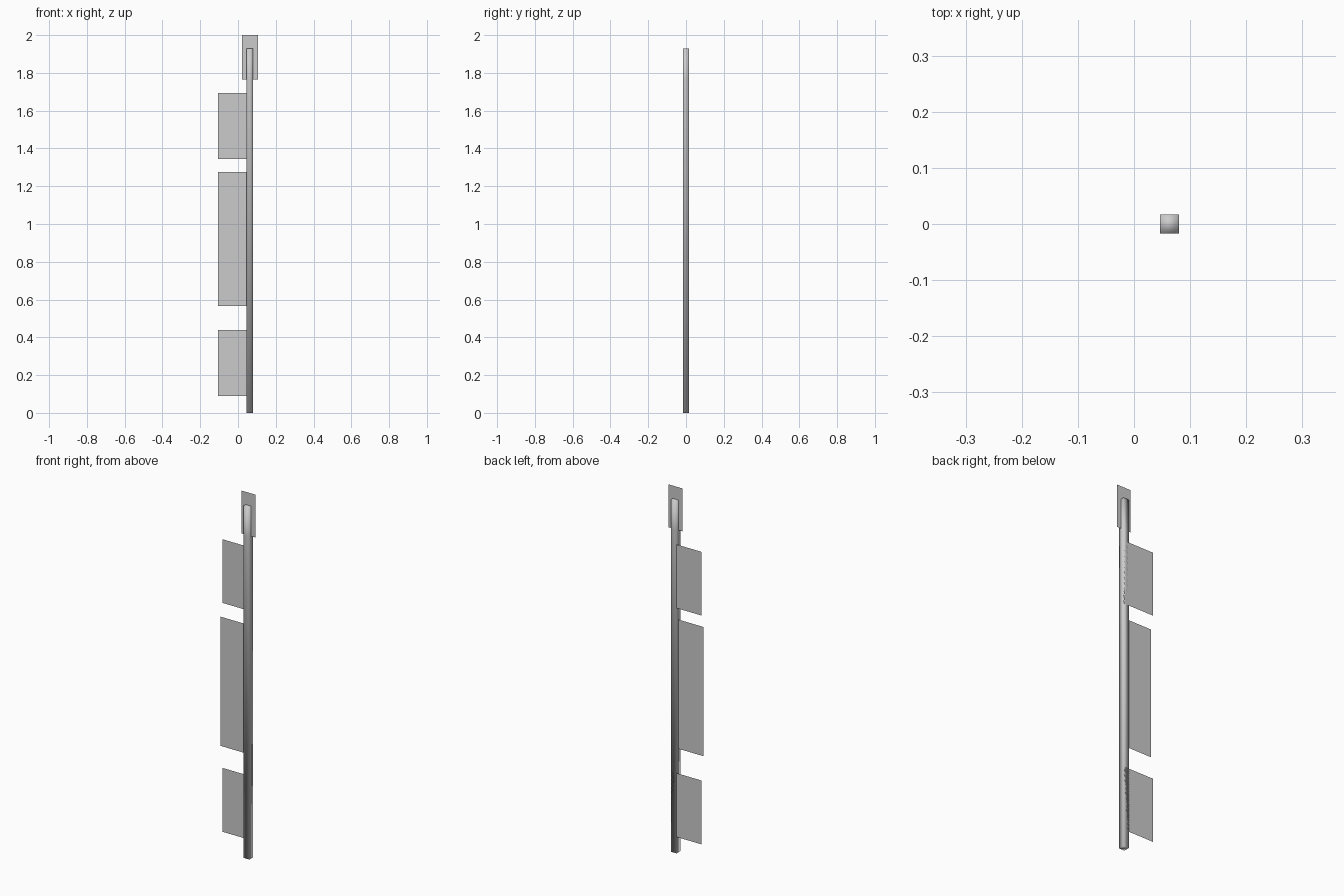
import bpy, bmesh

if "Cube" in bpy.data.objects:
    bpy.data.objects.remove(bpy.data.objects["Cube"])

POLE_L, POLE_R, HALF = 0.046, 0.080, 0.0165


def finish(bm, name, smooth=False):
    mesh = bpy.data.meshes.new(name)
    bm.to_mesh(mesh)
    bm.free()
    for p in mesh.polygons:
        p.use_smooth = smooth
    obj = bpy.data.objects.new(name, mesh)
    bpy.context.collection.objects.link(obj)
    return obj


def pole_section(name, z0, z1, open_side):
    """Square post section, open at the joint (+1 top, -1 bottom)."""
    bm = bmesh.new()
    bmesh.ops.create_cube(bm, size=1)
    bm.normal_update()
    joint = [f for f in bm.faces if f.normal.z * open_side > 0.5]
    bmesh.ops.delete(bm, geom=joint, context='FACES_ONLY')
    bmesh.ops.scale(bm, vec=(POLE_R - POLE_L, 2 * HALF, z1 - z0), verts=bm.verts)
    bmesh.ops.translate(bm, vec=((POLE_L + POLE_R) / 2, 0, (z0 + z1) / 2), verts=bm.verts)
    return finish(bm, name, smooth=True)


def panel(name, x0, x1, z0, z1, y):
    """Flat upright sheet facing the front."""
    bm = bmesh.new()
    corners = [(x0, z0), (x1, z0), (x1, z1), (x0, z1)]
    bm.faces.new([bm.verts.new((x, y, z)) for x, z in corners])
    return finish(bm, name)


# Post: long shaft and short top section
pole_section("post_shaft", 0, 1.765, 1)
pole_section("post_top", 1.765, 1.93, -1)

# Finial sheet through the middle of the post top
panel("finial_panel", 0.021, 0.105, 1.765, 2.0, 0)

# Outer signs fixed across the back of the post
for name, z0, z1 in (("upper_sign", 1.344, 1.693), ("lower_sign", 0.09, 0.44)):
    panel(name, -0.105, POLE_R, z0, z1, HALF)

# Tall middle sign hung from the side of the post
panel("middle_sign", -0.105, POLE_L, 0.567, 1.275, 0)
